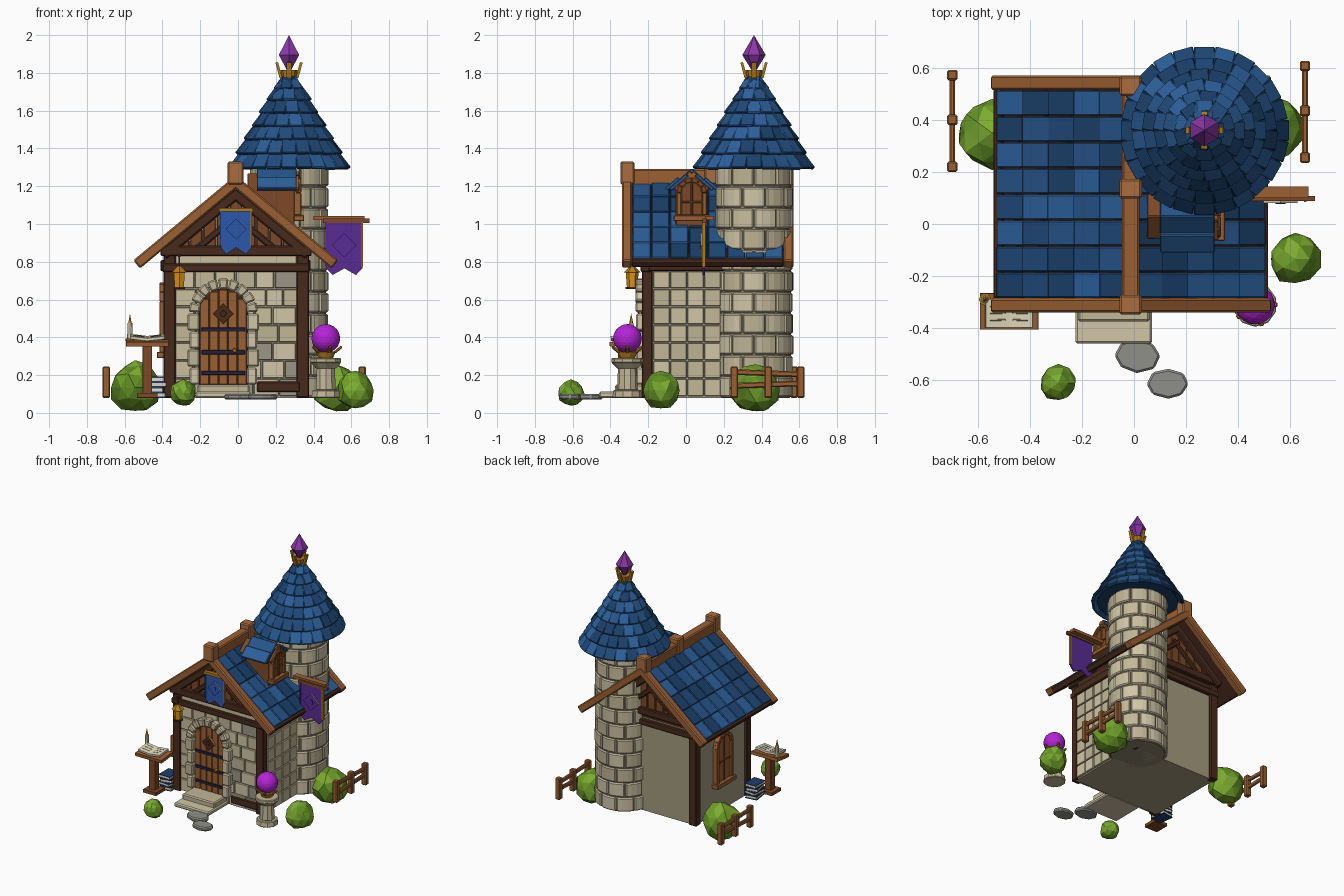
import bpy, bmesh, random
from math import sin, cos, pi, atan, radians, hypot, atan2
from mathutils import Matrix, Vector

if "Cube" in bpy.data.objects:
    bpy.data.objects.remove(bpy.data.objects["Cube"])

random.seed(4)
T = lambda x, y, z: Matrix.Translation((x, y, z))
R = lambda deg, ax: Matrix.Rotation(radians(deg), 4, ax)
FRONT = R(90, 'X')                    # profile (x,z), depth towards -y
RIGHT = R(90, 'Z') @ R(90, 'X')       # profile (y,z), depth towards +x
LEFT = R(-90, 'Z') @ R(90, 'X')       # profile (-y,z), depth towards -x
DARK, WOOD, PLANK, GOLD, PANE = '4a2e22', '9a6036', '7d4a2a', 'b07a20', 'e0921c'
PLASTER, PURPLE, ORB, CREAM, INK = 'a39a7f', '5a2f92', 'b428d8', 'e6dcc0', '2a2438'
STONES = ['c9bd9c', 'c2b696', 'd0c5a6', 'bcb193']
BLUES = ['2a5588', '244a78', '30609a', '20426a']
GREENS = ['6f9e2c', '7cab34', '5f8c26']


def material(hexcol):
    m = bpy.data.materials.get(hexcol)
    if not m:
        m = bpy.data.materials.new(hexcol)
        m.diffuse_color = [(int(hexcol[i:i + 2], 16) / 255) ** 2.2 for i in (0, 2, 4)] + [1]
        m.use_nodes = True
        m.node_tree.nodes["Principled BSDF"].inputs["Base Color"].default_value = m.diffuse_color
    return m


class Part:
    """Collects solids in one mesh; done() turns it into a named object."""
    def __init__(self):
        self.bm, self.cols = bmesh.new(), []

    def paint(self, verts, col):
        if isinstance(col, list):
            col = random.choice(col)
        if col not in self.cols:
            self.cols.append(col)
        for f in {f for v in verts for f in v.link_faces}:
            f.material_index = self.cols.index(col)

    def box(self, loc, size, col, M=Matrix()):
        m = M @ T(*loc) @ Matrix.Diagonal((*size, 1))
        self.paint(bmesh.ops.create_cube(self.bm, size=1, matrix=m)['verts'], col)

    def span(self, x, y, z, col, M=Matrix()):
        self.box([sum(a) / 2 for a in (x, y, z)], [a[1] - a[0] for a in (x, y, z)], col, M)

    def cone(self, loc, r1, r2, h, col, seg=12, M=Matrix()):
        m = M @ T(loc[0], loc[1], loc[2] + h / 2)
        self.paint(bmesh.ops.create_cone(self.bm, cap_ends=True, segments=seg, radius1=r1,
                                         radius2=r2, depth=h, matrix=m)['verts'], col)

    def prism(self, pts, d0, d1, col, M=Matrix()):
        a = [self.bm.verts.new(M @ Vector((x, y, d0))) for x, y in pts]
        b = [self.bm.verts.new(M @ Vector((x, y, d1))) for x, y in pts]
        n = len(pts)
        self.bm.faces.new(a[::-1])
        self.bm.faces.new(b)
        for i in range(n):
            self.bm.faces.new((a[i], a[(i + 1) % n], b[(i + 1) % n], b[i]))
        self.paint(a, col)

    def done(self, name, bevel=0.006):
        me = bpy.data.meshes.new(name)
        bmesh.ops.recalc_face_normals(self.bm, faces=self.bm.faces)
        self.bm.to_mesh(me)
        for c in self.cols:
            me.materials.append(material(c))
        ob = bpy.data.objects.new(name, me)
        bpy.context.collection.objects.link(ob)
        if bevel:
            mod = ob.modifiers.new('bevel', 'BEVEL')
            mod.width, mod.segments, mod.limit_method = bevel, 1, 'ANGLE'
            mod.angle_limit = radians(40)
        return ob


def arch(w, h, n=10):
    return [(-w, 0), (w, 0)] + [(w * cos(pi * i / n), h + w * sin(pi * i / n)) for i in range(n + 1)]


def ring(r0, r1, a0, a1, n=3):
    A = [a0 + (a1 - a0) * i / n for i in range(n + 1)]
    return [(r1 * cos(a), r1 * sin(a)) for a in A] + [(r0 * cos(a), r0 * sin(a)) for a in A[::-1]]


diamond = lambda r, k=1.0: [(r * k, 0), (0, r), (-r * k, 0), (0, -r)]

# House core, gable ends
p = Part()
p.span((-.375, .36), (-.2, .42), (.08, .84), PLASTER)
p.prism([(-.385, .8), (.365, .8), (.365, .86), (-.01, 1.18), (-.385, .86)], -.425, .195, DARK, FRONT)
p.done('house_core', 0)

# Stone facing on front and right walls
p = Part()
for row in range(7):
    z, x = .09 + row * .095, -.335
    while x < .31:
        w = min(random.uniform(.09, .14), .32 - x)
        p.span((x + .003, x + w - .003), (-.225, -.19), (z, z + .089), STONES + ['9a9686'])
        x += w
    for c in range(5):
        y = -.175 + c * .09
        p.span((.35, .375), (y + .003, y + .087), (z, z + .089), STONES)
p.span((-.33, .31), (-.22, -.19), (.785, .835), STONES)
p.done('stone_facing', .01)

# Timber frame
p = Part()
for x in (-.362, .343):
    for y in (-.205, .412):
        p.span((x - .033, x + .033), (y - .028, y + .028), (.08, .84), DARK)
for f, b in ((-.24, -.18), (.39, .445)):
    p.span((-.4, .38), (f, b), (.745, .79), DARK)
    p.span((-.41, .39), (f - .01, b + .01), (.83, .885), DARK)
for x in (-.385, .36):
    p.span((x - .025, x + .025), (-.2, .42), (.75, .81), DARK)
p.span((.1, .33), (-.235, -.19), (.11, .165), DARK)
p.done('timber_frame')

# Gable planks
p = Part()
for i in range(9):
    x = -.29 + i * .07
    for y in (-.2, .425):
        top = 1.17 - .83 * (abs(x + .01) + .03)
        p.span((x - .032, x + .032), (y - .012, y + .012), (.87, max(top, .9)), PLANK)
p.done('gable_planks', .004)

# Main roof: deck, tiles, rafters, eaves, ridge
SL = atan(.83)
p, tiles = Part(), Part()
for s in (1, -1):
    M = T(-.012, 0, 1.25) @ Matrix.Rotation(s * SL, 4, 'Y')
    ext = lambda u0, u1: sorted((s * u0, s * u1))
    p.span(ext(.01, .68), (-.31, .54), (-.05, -.025), DARK, M)
    p.span(ext(.655, .695), (-.29, .52), (-.05, -.004), DARK, M)
    for y0, y1 in ((-.34, -.285), (.515, .57)):
        p.span(ext(0, .7), (y0, y1), (-.05, .006), WOOD, M)
    for y0, y1 in ((-.25, -.2), (.42, .47)):
        p.span(ext(.04, .56), (y0, y1), (-.1, -.045), DARK, M)
    for y0, y1 in ((-.235, -.195), (.42, .455)):          # gable braces
        p.span(ext(.1, .4), (y0, y1), (-.18, -.145), DARK, M)
    for i in range(5):
        for j in range(8):
            y, u = -.285 + j * .1, .02 + i * .128
            tiles.box((s * (u + .068), y + .05, -.014 + random.uniform(-.002, .003)), (.145, .097, .022), BLUES,
                      M @ T(s * (u + .068), 0, 0) @ R(-s * 3, 'Y') @ T(-s * (u + .068), 0, 0))
tiles.done('roof_tiles', .005)
p.span((-.046, .022), (-.335, .565), (1.2, 1.29), WOOD)
for y in (-.31, .135, .53):
    p.span((-.056, .03), (y - .038, y + .038), (1.21, 1.33), 'a86c40')
p.done('roof_frame', .008)

# Round tower with curved stones
p = Part()
p.cone((.27, .36, .08), .196, .196, 1.24, '8d8470', 30)
for row in range(11):
    for k in range(10):
        a = (k + .5 * (row % 2)) * pi / 5
        p.prism(ring(.18, .207 + random.uniform(-.003, .003), a + .015, a + pi / 5 - .015),
                0, .105, STONES, T(.27, .36, .085 + row * .1115))
p.done('tower_stones', .008)

# Conical shingle roof
p = Part()
p.cone((.27, .36, 1.305), .285, .025, .455, BLUES[3], 24)
rows = [(.315, 1.295, 24), (.272, 1.372, 22), (.228, 1.447, 19), (.187, 1.517, 16),
        (.147, 1.587, 13), (.107, 1.655, 10), (.068, 1.715, 7)]
for i, (r, z, n) in enumerate(rows):
    for k in range(n):
        M = T(.27, .36, 0) @ Matrix.Rotation(2 * pi * (k + .5 * (i % 2)) / n, 4, 'Z') @ T(r, 0, z) @ R(52, 'Y')
        p.box((-.055, 0, random.uniform(-.004, .004)), (.115, 2 * pi * r / n * .98, .02), BLUES, M)
p.done('tower_shingles', .004)

# Crystal finial in gold cup
p = Part()
p.cone((.27, .36, 1.755), .035, .045, .06, GOLD, 8)
for k in range(4):
    p.box((.05, 0, 1.815), (.014, .024, .085), GOLD, T(.27, .36, 0) @ R(90 * k, 'Z') @ T(.05, 0, 1.8) @ R(15, 'Y') @ T(-.05, 0, -1.8))
p.cone((.27, .36, 1.81), .01, .062, .085, '8a3aa8', 6)
p.cone((.27, .36, 1.895), .062, 0, .105, '8a3aa8', 6)
p.done('crystal_finial', 0)

# Arched door with stone surround and steps
D = T(-.078, 0, 0) @ FRONT
p = Part()
p.prism(arch(.13, .38), .19, .228, DARK, D @ T(0, .15, 0))
for i in range(5):
    x = -.1 + i * .05
    p.span((x - .023, x + .023), (.15, .53 + (.124 ** 2 - x * x) ** .5 * .98), (.2, .238), WOOD, D)
for z in (.2, .31, .43):
    p.span((-.115, .115), (z, z + .022), (.23, .245), INK, D)
p.prism(diamond(.055), .23, .25, PANE, D @ T(0, .525, 0))
p.prism(diamond(.02), .25, .254, INK, D @ T(0, .525, 0))
p.cone((.06, .33, .235), .014, .01, .02, GOLD, 8, D)
p.done('door', .003)
p = Part()
for k in range(9):
    a = k * pi / 9
    p.prism(ring(.125, .182, a + .02, a + pi / 9 - .02), .19, .268, STONES, D @ T(0, .53, 0))
for s in (-1, 1):
    for k in range(4):
        w = .178 + .012 * (k % 2)
        p.span(sorted((s * .125, s * w)), (.15 + k * .095, .24 + k * .095), (.19, .265), STONES, D)
p.done('door_surround', .008)
p = Part()
p.span((-.225, .07), (-.46, -.2), (.08, .112), STONES)
p.span((-.215, .06), (-.375, -.2), (.1, .15), STONES)
p.done('door_steps', .008)


def window(p, M, w, h):
    """Arched glowing window with frame, bars and sill."""
    p.prism(arch(w + .025, h), 0, .02, WOOD, M)
    p.prism(arch(w, h), .01, .026, PANE, M)
    p.span((-.007, .007), (0, h + w), (.015, .033), PLANK, M)
    p.span((-w, w), (h * .55, h * .55 + .012), (.015, .033), PLANK, M)
    for k in range(6):
        p.prism(ring(w, w + .027, k * pi / 6, (k + 1) * pi / 6, 1), .01, .04, WOOD, M @ T(0, h, 0))
    for s in (-1, 1):
        p.span(sorted((s * w, s * (w + .025))), (0, h), (.01, .04), WOOD, M)
    p.span((-w - .04, w + .04), (-.03, .002), (0, .055), WOOD, M)


# Left wall window
p = Part()
window(p, T(-.375, .11, .32) @ LEFT, .075, .27)
p.done('left_window', .003)

# Dormer
p = Part()
p.prism([(-.085, .85), (.085, .85), (.085, 1.2), (0, 1.27), (-.085, 1.2)], .05, .3, PLANK, T(0, .03, 0) @ RIGHT)
window(p, T(.295, .03, 1.045) @ RIGHT, .055, .12)
for s in (1, -1):
    M = T(0, .03, 1.295) @ R(-s * 41, 'X')
    p.span((.1, .31), sorted((0, s * .16)), (-.022, 0), BLUES[0], M)
    p.span((.1, .31), sorted((s * .085, s * .175)), (-.005, .014), BLUES[2], M)
    p.span((.3, .325), sorted((0, s * .14)), (-.045, -.018), WOOD, M)
p.done('dormer', .004)


def banner(p, M, w, top, tip, notch, col, r):
    p.prism([(-w, top), (-w * .95, notch), (-w * .62, tip), (0, notch), (w * .62, tip), (w * .95, notch), (w, top)],
            0, .012, col, M)
    for s in (-1, 1):
        p.span(sorted((s * w, s * w * .9)), (notch + .01, top), (-.002, .015), GOLD if s > 0 else col, M)
    c = (top + notch) / 2
    p.prism(diamond(r), .005, .02, CREAM, M @ T(0, c, 0))
    p.prism(ring(0.001, r * .3, 0, 2 * pi * .999, 8), .015, .024, INK, M @ T(0, c, 0))


# Banners
p = Part()
banner(p, T(-.01, -.255, 0) @ FRONT, .085, 1.07, .84, .875, '2f58a8', .055)
p.span((-.1, .08), (-.275, -.245), (1.065, 1.085), GOLD)
p.done('front_banner', 0)
p = Part()
banner(p, T(.563, .1, 0) @ FRONT, .1, 1.01, .73, .765, PURPLE, .065)
p.span((.4, .67), (.1, .145), (1.02, 1.042), WOOD)
p.span((.45, .695), (.088, .108), (1.005, 1.028), PLANK)
p.done('side_banner', 0)

# Lantern
p = Part()
p.span((-.318, -.304), (-.3, -.22), (.825, .84), DARK)
p.span((-.314, -.308), (-.288, -.282), (.77, .83), DARK)
L = (-.311, -.285)
p.cone((*L, .655), .036, .036, .012, DARK, 6)
p.cone((*L, .665), .028, .034, .08, PANE, 6)
p.cone((*L, .742), .046, .012, .035, GOLD, 6)
p.done('lantern', 0)

# Reading stand with open book, candle, book stack
p = Part()
p.span((-.505, -.455), (-.36, -.31), (.08, .36), PLANK)
p.span((-.535, -.425), (-.39, -.28), (.08, .105), PLANK)
M = T(-.48, -.335, .37) @ R(6, 'X')
p.box((0, 0, 0), (.225, .14, .025), WOOD, M)
for s in (-1, 1):
    p.box((s * .048, -.005, .024), (.094, .11, .016), CREAM, M @ R(-s * 7, 'Y'))
    for k in range(3):
        p.box((s * .048, -.03 + k * .027, .033), (.06, .006, .002), 'a89a78', M @ R(-s * 7, 'Y'))
p.done('reading_stand', .003)
p = Part()
p.cone((-.572, -.29, .38), .024, .024, .015, GOLD, 8)
p.cone((-.572, -.29, .39), .015, .013, .085, CREAM, 8)
p.cone((-.572, -.29, .477), .01, 0, .05, PANE, 6)
p.done('candle', 0)
p = Part()
for k in range(4):
    M = T(-.435, -.215, .08 + k * .028) @ R((8, -6, 12, 0)[k], 'Z')
    p.box((0, 0, .014), (.085, .11, .018), CREAM, M)
    for z in (.003, .025):
        p.box((0, 0, z), (.092, .118, .006), '24406e', M)
p.done('book_stack', 0)

# Orb on pedestal
p = Part()
O = (.465, -.31)
for z, r1, r2, h in ((.08, .08, .075, .04), (.12, .055, .05, .12), (.235, .055, .085, .03), (.265, .085, .085, .025)):
    p.cone((*O, z), r1, r2, h, STONES[1], 10)
p.cone((*O, .29), .04, .055, .035, GOLD, 10)
for k in range(5):
    p.box((.065, 0, .335), (.05, .018, .014), GOLD, T(*O, 0) @ R(72 * k, 'Z') @ T(.065, 0, .335) @ R(-40, 'Y') @ T(-.065, 0, -.335))
p.done('orb_pedestal', .004)
p = Part()
p.paint(bmesh.ops.create_icosphere(p.bm, subdivisions=3, radius=.076, matrix=T(*O, .394))['verts'], ORB)
p.done('magic_orb', 0)

# Bushes
for i, (x, y, z, r) in enumerate([(-.545, .35, .135, .135), (.52, .37, .13, .132), (.62, -.135, .118, .102), (-.29, -.61, .103, .07)]):
    p = Part()
    vs = bmesh.ops.create_icosphere(p.bm, subdivisions=2, radius=r, matrix=T(x, y, z))['verts']
    p.cols = GREENS[:]
    for v in vs:
        c = Vector((x, y, z))
        v.co = c + (v.co - c) * random.uniform(.9, 1.07)
        v.co.z = max(v.co.z, z - r * .92)
    for f in p.bm.faces:
        f.material_index = random.randrange(3)
    p.done(f'bush_{i + 1}', 0)

# Fences
for name, x, y in (('left_fence', -.698, .4), ('right_fence', .657, .435)):
    p = Part()
    for dy in (-.18, 0, .172):
        p.span((x - .02, x + .02), (y + dy - .02, y + dy + .02), (.08, .245), WOOD)
    for z, t in ((.15, 2), (.21, -2)):
        p.box((0, 0, 0), (.022, .36, .03), WOOD, T(x, y, z) @ R(t, 'X'))
    p.done(name)

# Stepping stones
p = Part()
for x, y, r in ((.01, -.505, .092), (.132, -.615, .083)):
    pts = [(r * random.uniform(.85, 1.05) * cos(k * pi / 4), .72 * r * random.uniform(.9, 1.1) * sin(k * pi / 4)) for k in range(8)]
    p.prism(pts, .07, .1, '8f8f88', T(x, y, 0))
p.done('stepping_stones', .008)
